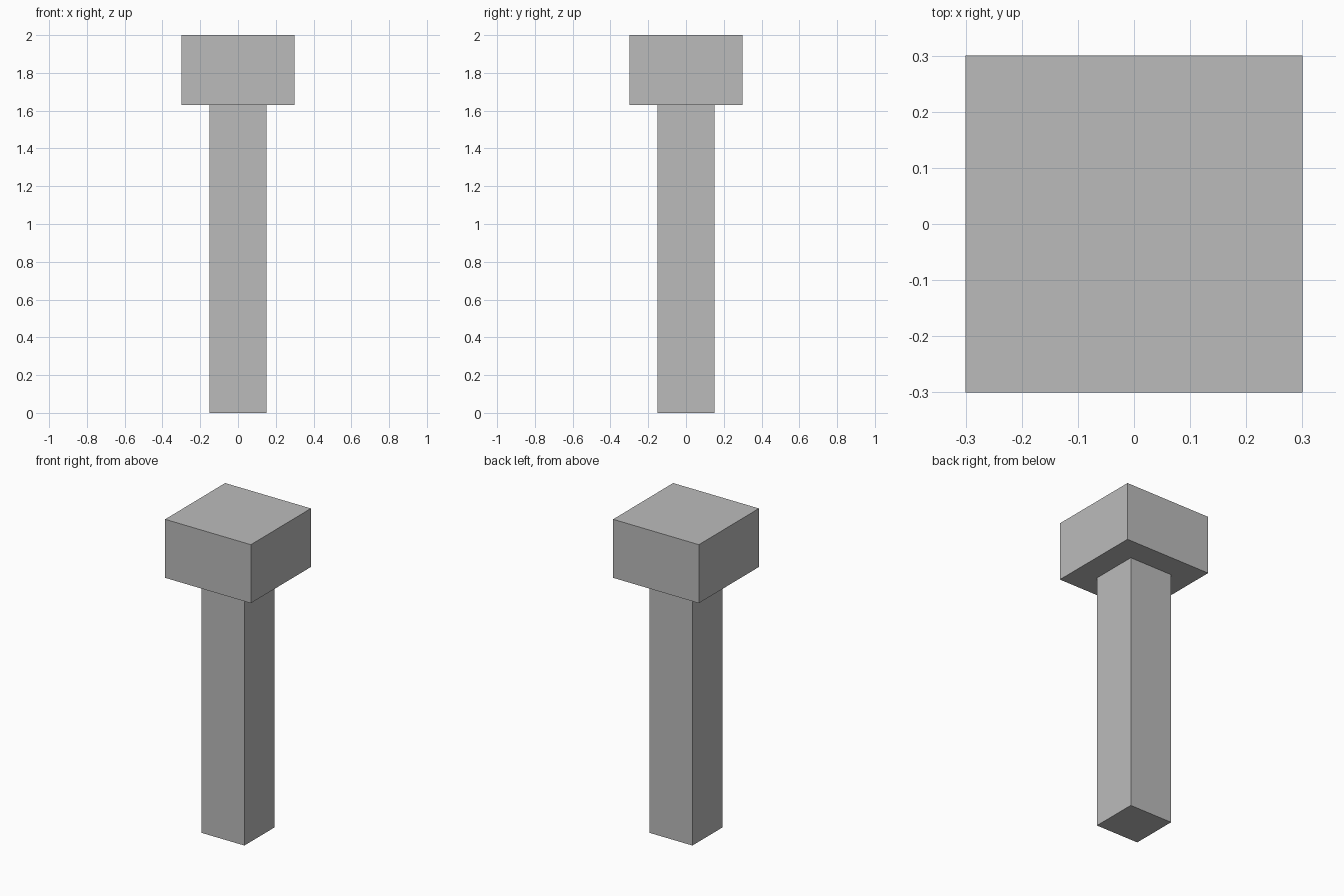
import bpy

# Remove the default cube
default = bpy.data.objects.get("Cube")
if default:
    bpy.data.objects.remove(default, do_unlink=True)

# Single plain grey
GREY = (0.5, 0.5, 0.5, 1.0)
grey = bpy.data.materials.new("plain_grey")
grey.use_nodes = True
grey.diffuse_color = GREY
shader = next(n for n in grey.node_tree.nodes if n.type == "BSDF_PRINCIPLED")
shader.inputs["Base Color"].default_value = GREY


def square_block(name, width, bottom, top):
    """Upright square block between two heights."""
    bpy.ops.mesh.primitive_cube_add(size=1, location=(0, 0, (bottom + top) / 2))
    block = bpy.context.object
    block.name = name
    block.scale = (width, width, top - bottom)
    bpy.ops.object.transform_apply(location=False, rotation=False, scale=True)
    block.data.materials.append(grey)
    return block


HEAD_BOTTOM = 1.63

# Slender shaft with a wider head resting on it
square_block("shaft", 0.3, 0, HEAD_BOTTOM)
square_block("head", 0.6, HEAD_BOTTOM, 2)
